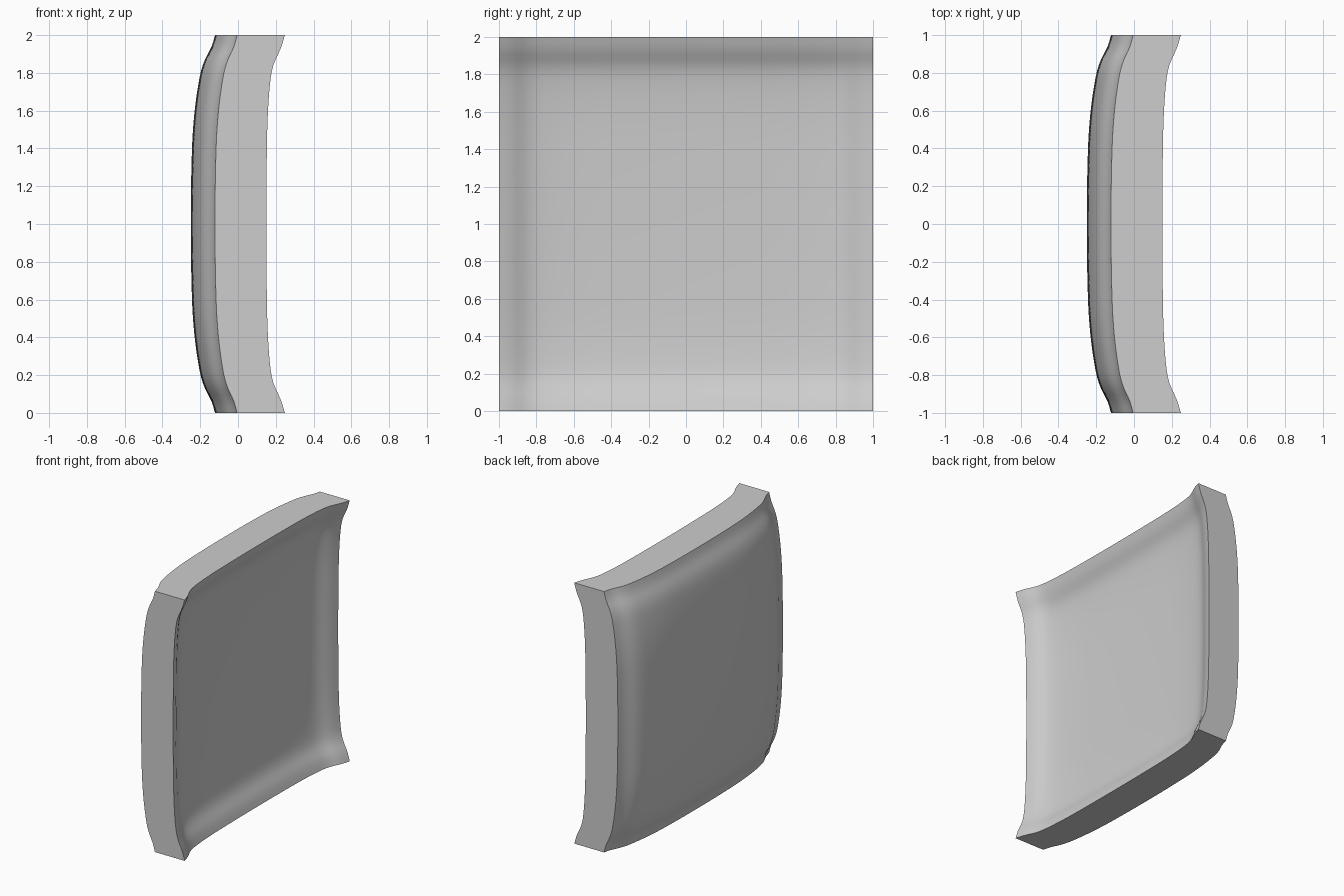
import bpy, bmesh
from mathutils import Vector

cube = bpy.data.objects.get("Cube")
if cube:
    bpy.data.objects.remove(cube, do_unlink=True)

SEGMENTS = 64

# Sweep from the panel's middle to its edge: (distance, share of full rise)
OUTER = [(0, 0), (0.4, 0.05), (0.6, 0.16), (0.78, 0.37),
         (0.86, 0.55), (0.94, 0.86), (1, 1)]
INNER = [(0, 0), (0.4, 0.03), (0.6, 0.09), (0.77, 0.23),
         (0.85, 0.41), (0.93, 0.78), (1, 1)]


def slope(points, i):
    """Tangent at a station; flat in the middle of the panel."""
    if i == 0:
        return 0.0
    (t0, r0), (t1, r1) = points[i - 1], points[min(i + 1, len(points) - 1)]
    return (r1 - r0) / (t1 - t0)


def rise(points, t):
    """Smooth curve through the stations."""
    t = min(abs(t), 1.0)
    i = next(n for n in range(len(points) - 1) if t <= points[n + 1][0])
    (t0, r0), (t1, r1) = points[i], points[i + 1]
    span = t1 - t0
    u = (t - t0) / span
    ease = u * u * (3 - 2 * u)
    lead = u * (1 - u) ** 2 * slope(points, i)
    trail = u * u * (1 - u) * slope(points, i + 1)
    return r0 + (r1 - r0) * ease + span * (lead - trail)


def add_skin(bm, points, middle, edge, corner):
    """Curved square sheet; returns its border edges."""
    verts = bmesh.ops.create_grid(
        bm, x_segments=SEGMENTS, y_segments=SEGMENTS, size=1.0)["verts"]
    for v in verts:
        y, z = v.co.x, v.co.y
        a, b = rise(points, y), rise(points, z)
        twist = corner + middle - 2 * edge
        x = middle + (edge - middle) * (a + b) + twist * a * b
        v.co = Vector((x, y, z + 1.0))
    return list({e for v in verts for e in v.link_edges if e.is_boundary})


# Plain grey surface
grey = bpy.data.materials.new("light_grey")
grey.use_nodes = True
colour = (0.61, 0.61, 0.61, 1.0)
grey.diffuse_color = colour
for node in grey.node_tree.nodes:
    if node.type == "BSDF_PRINCIPLED":
        node.inputs["Base Color"].default_value = colour

# Bulging outer skin, dished inner skin, and the flat rim joining them
bm = bmesh.new()
border = add_skin(bm, OUTER, -0.25, -0.122, -0.005)
border += add_skin(bm, INNER, 0.035, 0.15, 0.248)
bmesh.ops.bridge_loops(bm, edges=border)
bmesh.ops.recalc_face_normals(bm, faces=bm.faces)

mesh = bpy.data.meshes.new("curved_panel")
bm.to_mesh(mesh)
bm.free()
mesh.materials.append(grey)
panel = bpy.data.objects.new("curved_panel", mesh)
bpy.context.collection.objects.link(panel)

# Smooth skins with crisp rim edges
for obj in bpy.context.selected_objects:
    obj.select_set(False)
panel.select_set(True)
bpy.context.view_layer.objects.active = panel
bpy.ops.object.shade_smooth_by_angle(angle=0.6)
